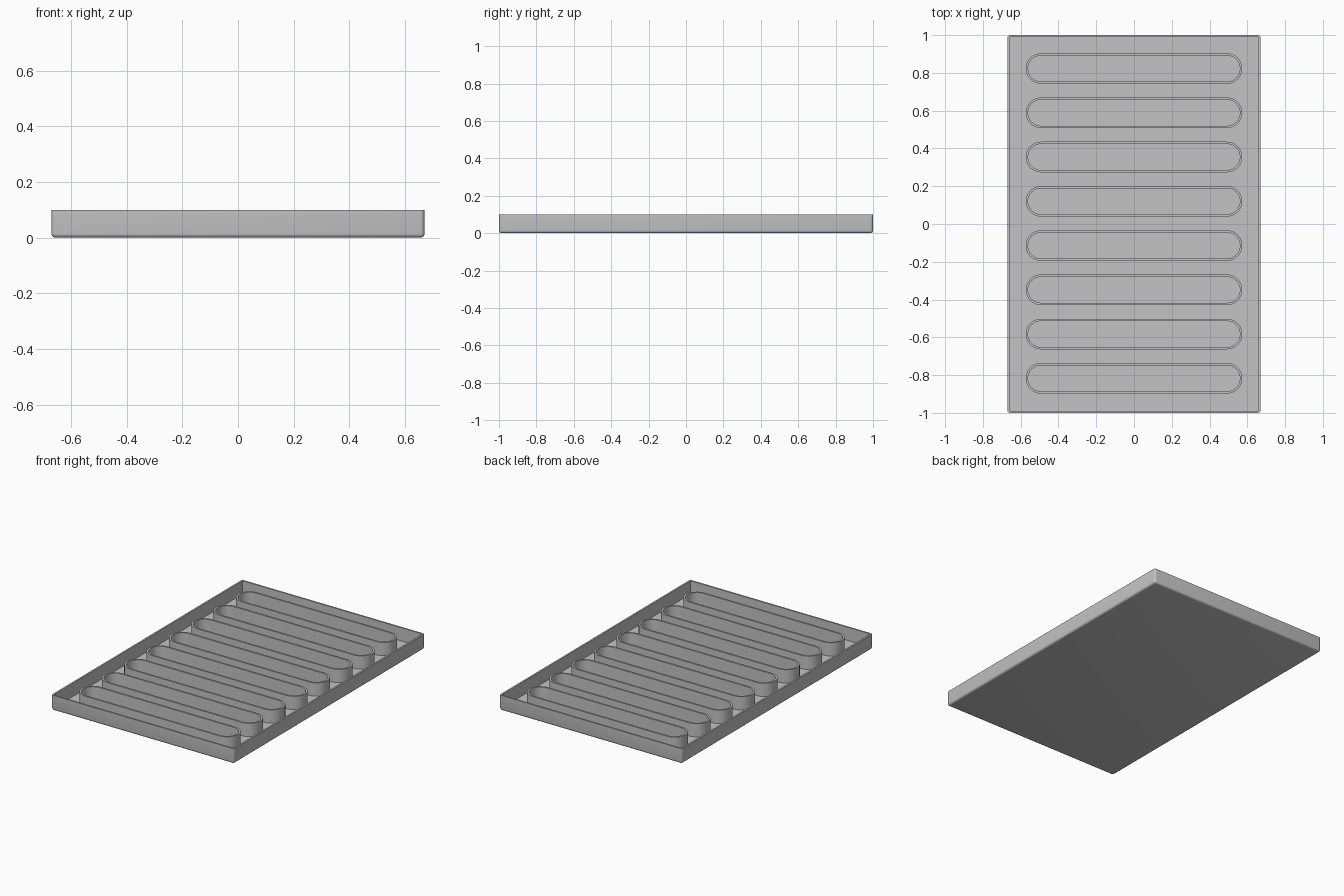
import bpy
import bmesh
from math import cos, sin, pi, radians

HALF_X, HALF_Y, HEIGHT = 0.67, 1.0, 0.1
WALL, FLOOR, ROUND = 0.011, 0.012, 0.014

cube = bpy.data.objects.get("Cube")
if cube:
    bpy.data.objects.remove(cube, do_unlink=True)

# Single plain grey
grey = bpy.data.materials.new("light grey")
grey.use_nodes = True
colour = (0.55, 0.55, 0.55, 1)
grey.diffuse_color = colour
grey.node_tree.nodes["Principled BSDF"].inputs["Base Color"].default_value = colour


def finish(bm, name):
    """Turn a bmesh into a smooth-shaded object with sharp edges kept."""
    bmesh.ops.recalc_face_normals(bm, faces=bm.faces)
    mesh = bpy.data.meshes.new(name)
    bm.to_mesh(mesh)
    bm.free()
    mesh.materials.append(grey)
    obj = bpy.data.objects.new(name, mesh)
    bpy.context.collection.objects.link(obj)
    bpy.ops.object.select_all(action="DESELECT")
    obj.select_set(True)
    bpy.context.view_layer.objects.active = obj
    bpy.ops.object.shade_smooth_by_angle(angle=radians(35))
    return obj


def stadium(half_length, radius, steps=16):
    """Outline of a slot with semicircular ends."""
    points = []
    for side, start in ((1, -pi / 2), (-1, pi / 2)):
        for i in range(steps + 1):
            a = start + pi * i / steps
            points.append((side * (half_length - radius) + radius * cos(a),
                           radius * sin(a)))
    return points


# Tray: rounded box, hollowed from the top
bm = bmesh.new()
bmesh.ops.create_cube(bm, size=2)
for v in bm.verts:
    v.co = (v.co.x * HALF_X, v.co.y * HALF_Y, HEIGHT if v.co.z > 0 else 0)
edges = [e for e in bm.edges if any(v.co.z < HEIGHT / 2 for v in e.verts)]
bmesh.ops.bevel(bm, geom=edges, offset=ROUND, segments=4, profile=0.5,
                affect="EDGES", clamp_overlap=True)
top = max(bm.faces, key=lambda f: f.calc_center_median().z)
bmesh.ops.inset_individual(bm, faces=[top], thickness=WALL)
result = bmesh.ops.extrude_discrete_faces(bm, faces=[top])
for v in result["faces"][0].verts:
    v.co.z = FLOOR
finish(bm, "tray")

# Eight hollow slot walls standing on the tray floor
for n in range(8):
    y = 0.003 + (3.5 - n) * 0.2343
    bm = bmesh.new()
    outer, inner = stadium(0.573, 0.081), stadium(0.561, 0.069)
    loops = [[bm.verts.new((px, py + y, z)) for px, py in outline]
             for outline, z in ((outer, FLOOR), (outer, HEIGHT),
                                (inner, HEIGHT), (inner, FLOOR))]
    for low, high in zip(loops, loops[1:]):
        for i in range(len(low)):
            j = (i + 1) % len(low)
            bm.faces.new((low[i], low[j], high[j], high[i]))
    # Open-bottomed ring: orient from its upward rim
    for a, b in zip(loops[3], loops[3][1:] + loops[3][:1]):
        i, j = loops[3].index(a), loops[3].index(b)
        bm.faces.new((a, b, loops[0][j], loops[0][i]))
    finish(bm, f"slot_wall_{n + 1}")
